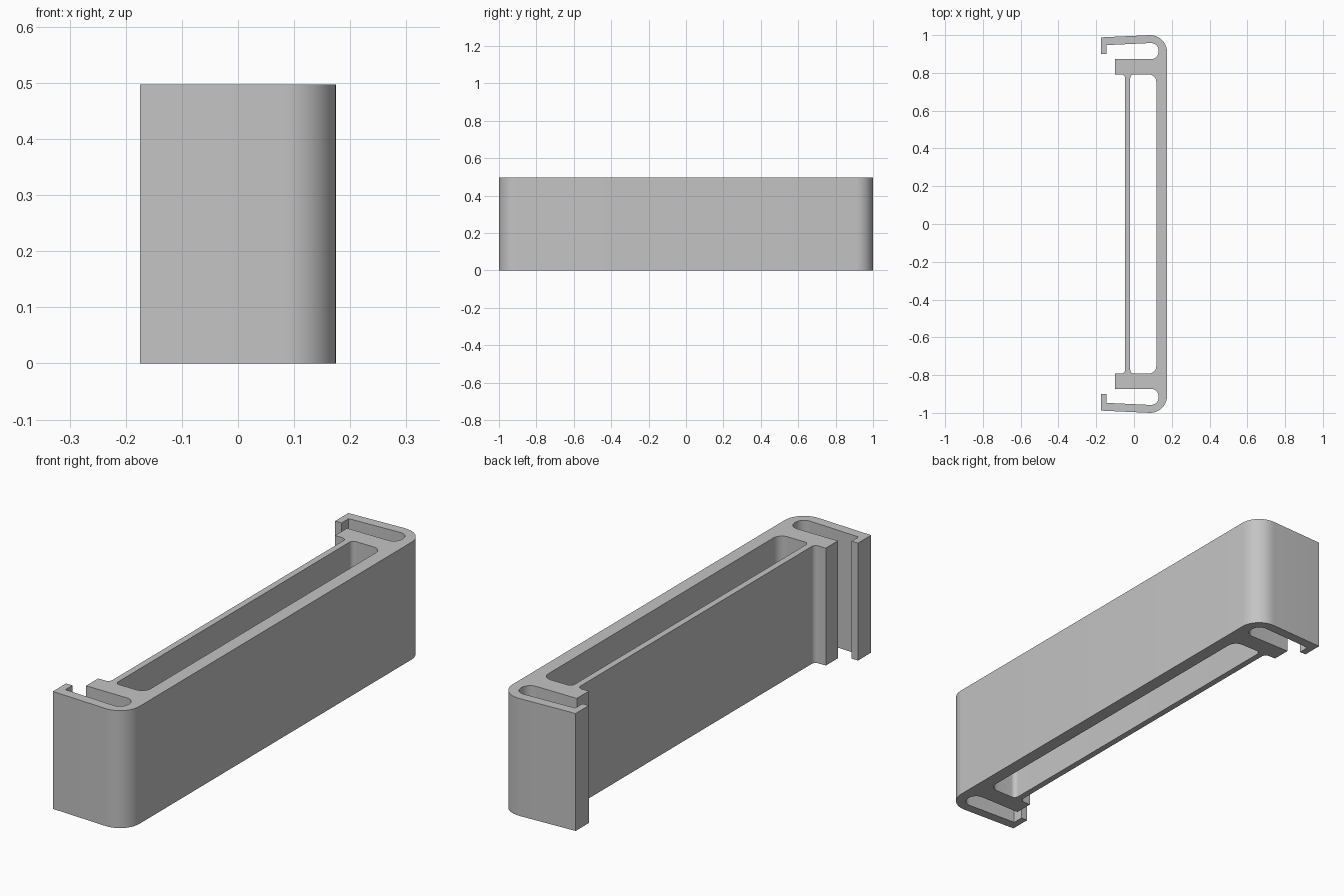
import bpy
import bmesh
import math
from mathutils import Vector

HEIGHT = 0.497

cube = bpy.data.objects.get("Cube")
if cube:
    bpy.data.objects.remove(cube, do_unlink=True)


def mirrored(half):
    """Close a half outline (x, y, corner radius) by reflecting it in y."""
    return half + [(x, -y, r) for x, y, r in reversed(half)]


def rounded(corners, steps=10):
    """Replace each corner that has a radius with a tangent arc."""
    points = []
    for i, (x, y, r) in enumerate(corners):
        p = Vector((x, y))
        if r == 0:
            points.append(p)
            continue
        a = (Vector(corners[i - 1][:2]) - p).normalized()
        b = (Vector(corners[(i + 1) % len(corners)][:2]) - p).normalized()
        half_angle = a.angle(b) / 2
        centre = p + (a + b).normalized() * r / math.sin(half_angle)
        start = p + a * r / math.tan(half_angle) - centre
        end = p + b * r / math.tan(half_angle) - centre
        sweep = start.angle(end)
        for k in range(steps + 1):
            t = k / steps
            arc = start * math.sin((1 - t) * sweep) + end * math.sin(t * sweep)
            points.append(centre + arc / math.sin(sweep))
    return points


# Outer outline: back wall, hooked arm, slot, block, thin web
outline = mirrored([
    (0.175, 1.004, 0.09),
    (-0.175, 0.988, 0),
    (-0.175, 0.90, 0),
    (-0.145, 0.90, 0),
    (-0.145, 0.947, 0),
    (0.13, 0.96, 0.04),
    (0.13, 0.873, 0.04),
    (-0.10, 0.873, 0),
    (-0.10, 0.792, 0),
    (-0.047, 0.792, 0.02),
])

# Long cavity between the back wall and the web
cavity = mirrored([
    (0.118, 0.792, 0.04),
    (-0.02, 0.792, 0.02),
])

# Fill the section and extrude it upwards
bm = bmesh.new()
edges = []
for loop in (outline, cavity):
    verts = [bm.verts.new((p.x, p.y, 0)) for p in rounded(loop)]
    edges += [bm.edges.new((v, verts[i - 1])) for i, v in enumerate(verts)]
bmesh.ops.triangle_fill(bm, use_beauty=True, edges=edges, normal=(0, 0, 1))
result = bmesh.ops.extrude_face_region(bm, geom=bm.faces[:], use_keep_orig=True)
top = [g for g in result["geom"] if isinstance(g, bmesh.types.BMVert)]
bmesh.ops.translate(bm, verts=top, vec=(0, 0, HEIGHT))
bmesh.ops.recalc_face_normals(bm, faces=bm.faces[:])

mesh = bpy.data.meshes.new("clip_bracket")
bm.to_mesh(mesh)
bm.free()
bracket = bpy.data.objects.new("clip_bracket", mesh)
bpy.context.collection.objects.link(bracket)

# Plain grey
grey = bpy.data.materials.new("plain_grey")
grey.use_nodes = True
colour = (0.55, 0.55, 0.55, 1)
grey.diffuse_color = colour
for node in grey.node_tree.nodes:
    if node.type == "BSDF_PRINCIPLED":
        node.inputs["Base Color"].default_value = colour
mesh.materials.append(grey)

# Smooth the rounded corners only
bpy.ops.object.select_all(action="DESELECT")
bracket.select_set(True)
bpy.context.view_layer.objects.active = bracket
bpy.ops.object.shade_smooth_by_angle(angle=math.radians(30))
